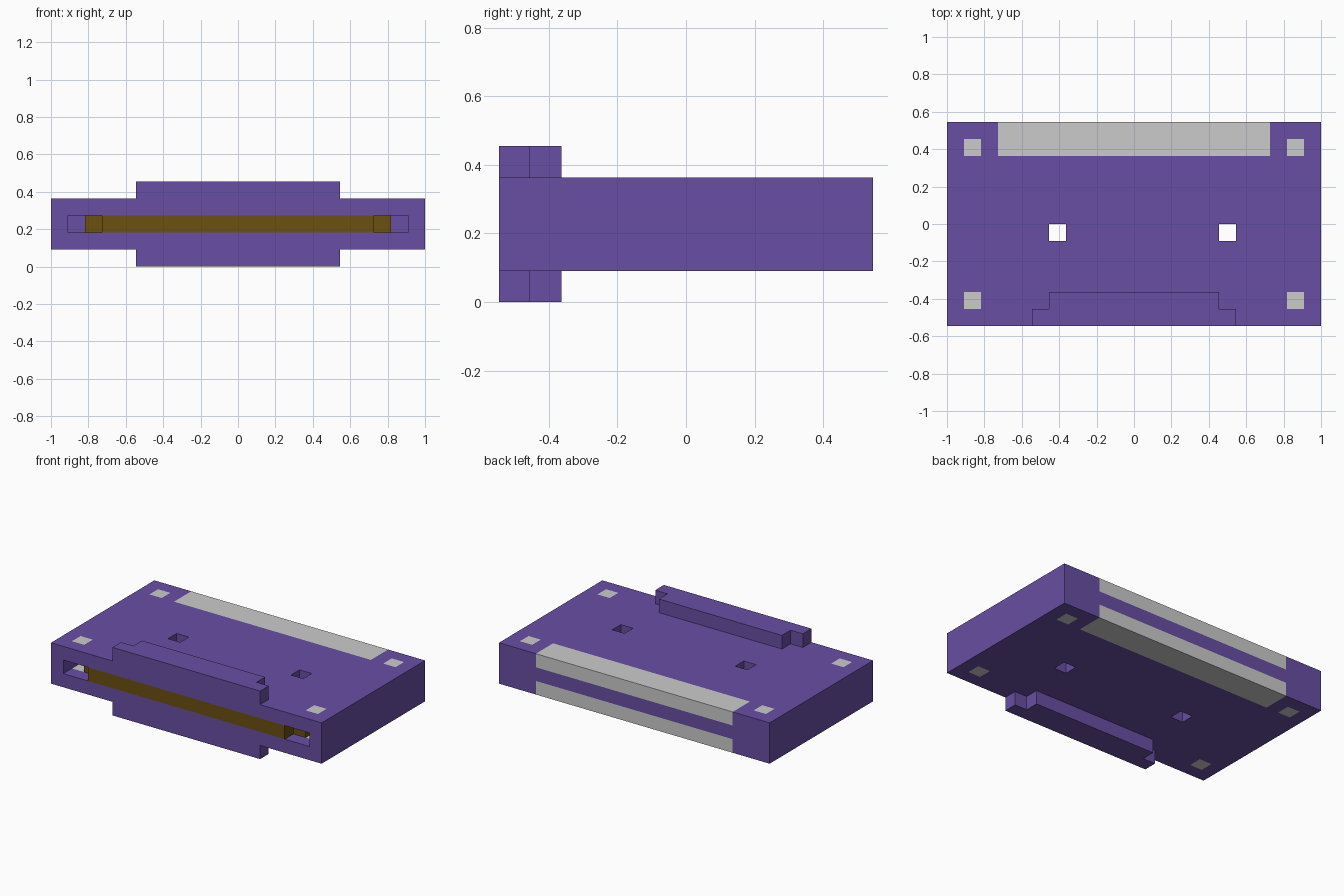
import bpy
import bmesh
from mathutils import Vector

if "Cube" in bpy.data.objects:
    bpy.data.objects.remove(bpy.data.objects["Cube"])

U = 1 / 11  # one grid cell; the model is 22 x 12 x 5 cells


def material(name, rgb):
    mat = bpy.data.materials.new(name)
    mat.diffuse_color = (*rgb, 1)
    mat.use_nodes = True
    mat.node_tree.nodes["Principled BSDF"].inputs["Base Color"].default_value = mat.diffuse_color
    return mat


purple = material("purple_plastic", (0.138, 0.076, 0.366))
brown = material("brown_contacts", (0.147, 0.080, 0.005))

cells = {}  # cell position -> part name


def fill(part, x, y, z):
    """Assign a box of cells to a part; None carves the box away."""
    for i in range(*x):
        for j in range(*y):
            for k in range(*z):
                if part:
                    cells[i, j, k] = part
                else:
                    cells.pop((i, j, k), None)


# Main slab
fill("body", (-11, 11), (-6, 6), (1, 4))

# Front slot with the stepped contact strip inside
fill(None, (-10, 10), (-6, -4), (2, 3))
fill("contact_strip", (-8, 8), (-6, -4), (2, 3))
fill("contact_strip", (-9, 9), (-5, -4), (2, 3))

# Stepped tabs at the front, above and below
for part, z in (("top_tab", (4, 5)), ("bottom_tab", (0, 1))):
    fill(part, (-6, 6), (-6, -5), z)
    fill(part, (-5, 5), (-5, -4), z)

# Grey corner pads and rear bands in the upper and lower layers
for side, z in (("top", (3, 4)), ("bottom", (1, 2))):
    fill(side + "_rear_band", (-8, 8), (4, 6), z)
    for x in (-10, 9):
        for y in (-5, 4):
            fill(side + "_corner_pads", (x, x + 1), (y, y + 1), z)

# Two square through holes
for x in (-5, 5):
    fill(None, (x, x + 1), (-1, 0), (1, 4))


def build(part, mat):
    """Make the outer surface of one part, merging coplanar cell faces."""
    bm = bmesh.new()
    for cell in [c for c, p in cells.items() if p == part]:
        centre = Vector(cell) + Vector((0.5, 0.5, 0.5))
        for axis in range(3):
            for sign in (-1, 1):
                n = Vector((0, 0, 0))
                n[axis] = sign
                if tuple(a + int(b) for a, b in zip(cell, n)) in cells:
                    continue
                a = Vector((0, 0, 0))
                a[(axis + 1) % 3] = 0.5
                b = n.cross(a)
                mid = centre + n * 0.5
                corners = (mid - a - b, mid + a - b, mid + a + b, mid - a + b)
                bm.faces.new([bm.verts.new(c * U) for c in corners])
    bmesh.ops.remove_doubles(bm, verts=bm.verts, dist=0.001)
    bmesh.ops.dissolve_limit(bm, angle_limit=0.01, verts=bm.verts, edges=bm.edges)
    bmesh.ops.triangulate(bm, faces=[f for f in bm.faces if len(f.verts) > 4])
    mesh = bpy.data.meshes.new(part)
    bm.to_mesh(mesh)
    bm.free()
    if mat:
        mesh.materials.append(mat)
    bpy.context.collection.objects.link(bpy.data.objects.new(part, mesh))


# Purple shell, brown contacts, plain grey inlays
for part in ("body", "top_tab", "bottom_tab"):
    build(part, purple)
build("contact_strip", brown)
for side in ("top", "bottom"):
    build(side + "_rear_band", None)
    build(side + "_corner_pads", None)
